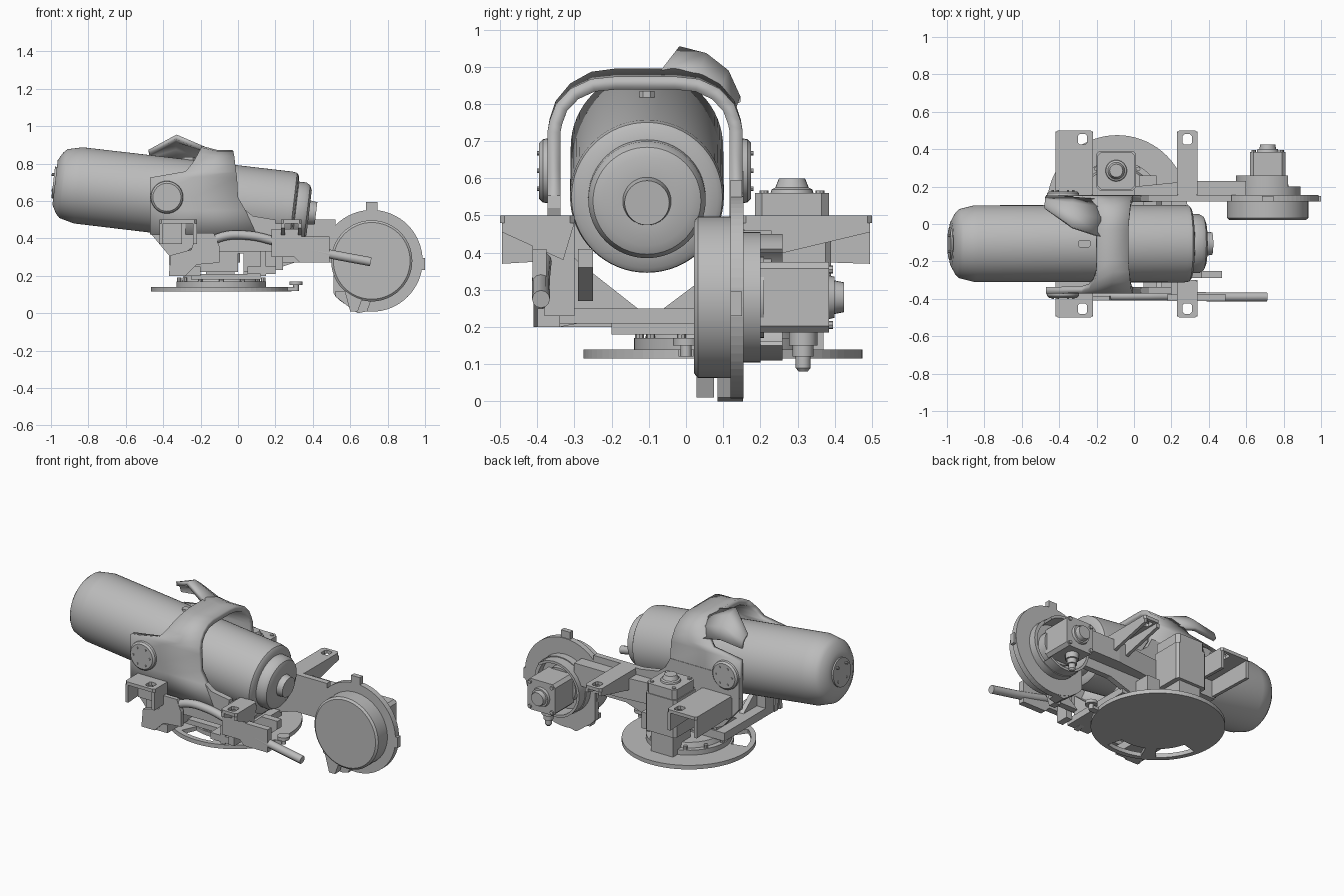
import bpy, bmesh, math
from mathutils import Vector, Matrix

if "Cube" in bpy.data.objects:
    bpy.data.objects.remove(bpy.data.objects["Cube"], do_unlink=True)

grey = bpy.data.materials.new("plain_grey")
grey.use_nodes = True
COLOR = (0.5, 0.5, 0.5, 1)
grey.diffuse_color = COLOR
grey.node_tree.nodes["Principled BSDF"].inputs["Base Color"].default_value = COLOR


def finish(name, bm, smooth=True):
    bmesh.ops.recalc_face_normals(bm, faces=bm.faces)
    mesh = bpy.data.meshes.new(name)
    bm.to_mesh(mesh)
    bm.free()
    mesh.materials.append(grey)
    ob = bpy.data.objects.new(name, mesh)
    bpy.context.collection.objects.link(ob)
    if smooth:
        bpy.ops.object.select_all(action="DESELECT")
        ob.select_set(True)
        bpy.context.view_layer.objects.active = ob
        bpy.ops.object.shade_smooth_by_angle(angle=math.radians(32))
    return ob


def prism(name, pts, axis, a, b, holes=(), smooth=False):
    """Outline (with holes) extruded along an axis from a to b."""
    place = {"x": lambda u, v: (a, u, v), "y": lambda u, v: (u, a, v), "z": lambda u, v: (u, v, a)}[axis]
    bm = bmesh.new()
    edges = []
    for loop in (pts, *holes):
        vs = [bm.verts.new(place(*p)) for p in loop]
        edges += [bm.edges.new((vs[i - 1], vs[i])) for i in range(len(vs))]
    bmesh.ops.triangle_fill(bm, edges=edges, use_beauty=True)
    ext = bmesh.ops.extrude_face_region(bm, geom=bm.faces[:], use_keep_orig=True)
    moved = [g for g in ext["geom"] if isinstance(g, bmesh.types.BMVert)]
    step = Vector([(b - a) * (axis == k) for k in "xyz"])
    bmesh.ops.translate(bm, verts=moved, vec=step)
    return finish(name, bm, smooth)


def rect(u0, u1, v0, v1, c=0):
    """Rectangle, with corners cut by c when given."""
    if not c:
        return [(u0, v0), (u1, v0), (u1, v1), (u0, v1)]
    return [(u0 + c, v0), (u1 - c, v0), (u1, v0 + c), (u1, v1 - c),
            (u1 - c, v1), (u0 + c, v1), (u0, v1 - c), (u0, v0 + c)]


def box(name, x, y, z, c=0):
    return prism(name, rect(*x, *y, c), "z", *z)


def circle(cu, cv, r, n=48):
    return [(cu + r * math.cos(t * math.tau / n), cv + r * math.sin(t * math.tau / n)) for t in range(n)]


def slot(cu, cv, r0, r1, start, end, n=10):
    """Closed outline of a bent slot."""
    ang = [math.radians(start + (end - start) * i / n) for i in range(n + 1)]
    return [(cu + r * math.cos(t), cv + r * math.sin(t))
            for r, seq in ((r0, ang), (r1, ang[::-1])) for t in seq]


def lathe(name, profile, origin, direction, n=48):
    """Turn (distance, radius) points round an axis."""
    bm = bmesh.new()
    rings = [[bm.verts.new((r * math.cos(i * math.tau / n), r * math.sin(i * math.tau / n), s))
              for i in range(n)] for s, r in profile]
    for p, q in zip(rings, rings[1:]):
        for i in range(n):
            bm.faces.new((p[i - 1], p[i], q[i], q[i - 1]))
    bm.faces.new(rings[0])
    bm.faces.new(rings[-1])
    rot = Vector((0, 0, 1)).rotation_difference(Vector(direction)).to_matrix().to_4x4()
    bm.transform(Matrix.Translation(origin) @ rot)
    return finish(name, bm)


def shell(name, rows, thickness):
    """Sheet through rows of points, thickened."""
    bm = bmesh.new()
    grid = [[bm.verts.new(p) for p in row] for row in rows]
    for p, q in zip(grid, grid[1:]):
        for i in range(1, len(p)):
            bm.faces.new((p[i - 1], p[i], q[i], q[i - 1]))
    ob = finish(name, bm)
    mod = ob.modifiers.new("thickness", "SOLIDIFY")
    mod.thickness, mod.offset = thickness, 0
    return ob


def tube(name, pts, radius):
    curve = bpy.data.curves.new(name, "CURVE")
    curve.dimensions = "3D"
    curve.bevel_depth, curve.bevel_resolution, curve.use_fill_caps = radius, 4, True
    sp = curve.splines.new("BEZIER")
    sp.bezier_points.add(len(pts) - 1)
    for bp, p in zip(sp.bezier_points, pts):
        bp.co = p
        bp.handle_left_type = bp.handle_right_type = "AUTO"
    curve.materials.append(grey)
    bpy.context.collection.objects.link(bpy.data.objects.new(name, curve))


# Tilted main canister with stepped nose and rear cap
AXIS = Vector((0.993, 0, -0.117))
MID = Vector((0, -0.105, 0.583))
lathe("canister", [(-.985, .09), (-.985, .12), (-.96, .165), (-.94, .185), (-.86, .205),
                   (.27, .207), (.295, .203), (.305, .19), (.31, .158), (.35, .158), (.372, .145),
                   (.383, .12), (.383, .065), (.42, .06), (.42, .05)], MID, AXIS, 64)
lathe("rear_cap", [(-.995, .085), (-.98, .085)], MID, AXIS)
for k in range(4):
    t = math.radians(45 + 90 * k)
    lathe("rear_bolt", [(-1.003, .008), (-.98, .008)],
          MID + Vector((0, .06 * math.cos(t), .06 * math.sin(t))), AXIS, 10)
box("top_lug", (-.30, -.23), (-.125, -.085), (.79, .835), .01)

# Saddle arching over the canister: offset from its centre, height, rear and front x, forward drop
HALF = [(.245, .42, -.47, .10, 0), (.245, .55, -.47, .04, 0), (.245, .62, -.47, 0, 0),
        (.245, .725, -.47, -.005, 0), (.24, .755, -.28, -.01, .005), (.225, .80, -.24, -.015, .01),
        (.19, .842, -.215, -.02, .015), (.14, .87, -.2, -.025, .02), (.08, .878, -.2, -.03, .022)]
arch = [(-.11 - d, *r) for d, *r in HALF] + [(-.11 + d, *r) for d, *r in HALF[::-1]]
shell("saddle", [[(a, y, z), ((a + b) / 2, y, z - k), (b, y, z - k)] for y, z, a, b, k in arch], .035)

# Raised horn on the back shoulder of the saddle
shell("saddle_horn", [[(-.18, -.07, .878), (-.18, .03, .872), (-.19, .085, .838), (-.21, .125, .785)],
                      [(-.33, -.02, .943), (-.33, .05, .925), (-.33, .105, .882), (-.33, .135, .815)],
                      [(-.475, .08, .862), (-.475, .1, .855), (-.475, .12, .84), (-.475, .135, .8)]], .025)

# Trunnion caps on both sides
for y, s in ((-.355, -1), (.135, 1)):
    lathe("trunnion_cap", [(0, .09), (.03, .085), (.04, .075), (.04, .01)], (-.38, y, .62), (0, s, 0), 32)
    for k in range(6):
        t = k * math.tau / 6
        lathe("trunnion_bolt", [(.035, .006), (.046, .006)],
              (-.38 + .055 * math.cos(t), y, .62 + .055 * math.sin(t)), (0, s, 0), 8)

# Side frames below the saddle
prism("front_frame", [(-.47, .62), (-.47, .43), (-.37, .31), (-.365, .2), (-.27, .2), (-.24, .27), (-.1, .33),
                      (.2, .33), (.2, .5), (.08, .52), (.03, .56), (0, .62)], "y", -.372, -.338)
prism("back_frame", [(-.47, .62), (-.47, .43), (-.36, .3), (-.2, .22), (.0, .22), (.0, .32), (.03, .32),
                     (.03, .22), (.15, .22), (.3, .27), (.52, .27), (.52, .5), (.2, .5), (.08, .52),
                     (.03, .56), (0, .62)], "y", .12, .155)
prism("back_arm", [(0, .15), (0, .2), (.3, .23), (.6, .23), (.6, .15)], "z", .33, .46)

# Yoke floor and struts joining the side frames
box("yoke_beam_rear", (-.36, -.2), (-.40, .14), (.2, .25))
box("yoke_beam_front", (.05, .2), (-.34, .14), (.21, .25))
box("yoke_floor", (-.25, .12), (-.2, .14), (.18, .21))
for x in (-.3, .12):
    prism("yoke_gusset", [(-.34, .2), (-.08, .25), (-.13, .25), (-.27, .36), (-.34, .42)], "x", x, x + .03)
    prism("yoke_gusset_back", [(-.06, .25), (.13, .25), (.13, .38), (.02, .31)], "x", x, x + .03)

# Mounting brackets, front and back
for s, root in ((-1, .3), (1, .15)):
    for x0, x1, hx in ((-.42, -.22, -.275), (.23, .34, .285)):
        def ys(a, b):
            return sorted((s * a, s * b))
        prism("bracket_plate", rect(x0, x1, *ys(root, .5), .012), "z", .48, .5,
              [rect(hx - .025, hx + .025, *ys(.425, .48), .01)])
        for x in (x0, x1 - .02):
            low = .37 if x0 < 0 else .455
            prism("bracket_web", [(s * root, .48), (s * .495, .48), (s * .495, low), (s * (root + .03), .38)],
                  "x", x, x + .02)
box("back_bracket_wall", (-.42, -.22), (.15, .2), (.37, .49))
box("front_bracket_foot", (-.40, -.3), (-.4, -.36), (.37, .49))

# Front guide pipe with its holders
tube("guide_pipe", [(-.32, -.385, .27), (-.2, -.385, .35), (-.08, -.385, .41), (.06, -.385, .415),
                    (.2, -.385, .385), (.45, -.39, .325), (.71, -.39, .275)], .024)
prism("pipe_plate", [(-.37, .2), (-.28, .2), (-.22, .26), (-.1, .27), (-.1, .36), (-.13, .43), (-.22, .43),
                     (-.25, .34), (-.36, .31)], "y", -.41, -.385)
prism("pipe_holder", [(.18, .3), (.3, .3), (.33, .27), (.49, .27), (.49, .41), (.34, .41), (.34, .45), (.18, .45)],
      "y", -.413, -.375)
box("pipe_tie", (.2, .24), (-.38, -.3), (.23, .48))
prism("pipe_stay", [(.2, .27), (.36, .27), (.47, .36), (.47, .41), (.36, .41)], "y", -.29, -.25)
box("rear_tie", (-.36, -.28), (-.38, -.26), (.22, .5))

# Slotted turntable disc and turret
prism("turntable", circle(-.09, .1, .375, 72), "z", .115, .14,
      [slot(-.09, .1, .25, .345, c - 19, c + 19) for c in (213, 265)])
lathe("turret", [(.13, .24), (.17, .24), (.17, .21), (.2, .2)], (-.09, .1, 0), (0, 0, 1))
for k in range(12):
    t = k * math.tau / 12
    lathe("turret_bolt", [(.13, .012), (.19, .012)],
          (-.09 + .225 * math.cos(t), .1 + .225 * math.sin(t), 0), (0, 0, 1), 8)
lathe("stop_pin", [(.12, .015), (.15, .015), (.15, .035), (.17, .035)], (.31, 0, 0), (0, 0, 1), 16)
box("stop_arm", (.2, .31), (-.02, .02), (.12, .14))

# Upright traverse motor behind the turret
box("traverse_motor", (-.2, .01), (.18, .39), (.27, .5), .015)
box("traverse_gearbox", (-.17, -.02), (.2, .37), (.14, .28))
box("traverse_motor_top", (-.195, .005), (.185, .385), (.5, .56), .02)
lathe("traverse_knob", [(.55, .06), (.57, .055), (.575, .045), (.6, .035)], (-.095, .285, 0), (0, 0, 1), 24)
for x in (-.17, -.02):
    for y in (.21, .36):
        lathe("motor_bolt", [(.55, .012), (.567, .012)], (x, y, 0), (0, 0, 1), 8)
box("terminal_box", (.03, .12), (.16, .26), (.2, .3))

# Round drum with flat-sided backing plate and stop tabs
HUB = (.715, 0, .28)
BACK = (0, 1, 0)
lathe("drum", [(.022, .175), (.022, .205), (.032, .217), (.14, .217)], HUB, BACK, 64)
prism("drum_plate", [(max(u, .51), v) for u, v in circle(.715, .28, .272, 64)], "y", .12, .155)
box("drum_tab_top", (.685, .745), (.12, .15), (.53, .595))
box("drum_tab_side", (.96, 1.0), (.12, .15), (.23, .295))
prism("drum_foot", [(.52, .12), (.52, .09), (.61, .02), (.64, .0), (.69, .01), (.73, .12)], "y", .085, .153)
prism("drum_foot_front", [(.57, .12), (.6, .01), (.64, .01), (.68, .12)], "y", .028, .075)
prism("drum_collar", circle(.715, .28, .175), "y", .15, .2, [circle(.715, .28, .155)], True)
prism("drum_collar_rim", slot(.715, .28, .155, .17, 50, 310, 28), "y", .2, .26, smooth=True)
lathe("drum_core", [(.15, .11), (.21, .11)], HUB, BACK, 32)

# Drum drive motor with knob and cable plug
prism("drum_motor", rect(.62, .81, .185, .375, .018), "y", .2, .385)
lathe("drum_motor_knob", [(.38, .06), (.4, .055), (.4, .045), (.425, .04)], HUB, BACK, 24)
for x in (.64, .79):
    for z in (.205, .355):
        lathe("drum_motor_bolt", [(.38, .011), (.395, .011)], (x, 0, z), BACK, 8)
lathe("cable_plug", [(.08, .012), (.09, .02), (.12, .02), (.12, .028), (.15, .028), (.15, .038), (.19, .038)],
      (.715, .315, 0), (0, 0, 1), 16)
